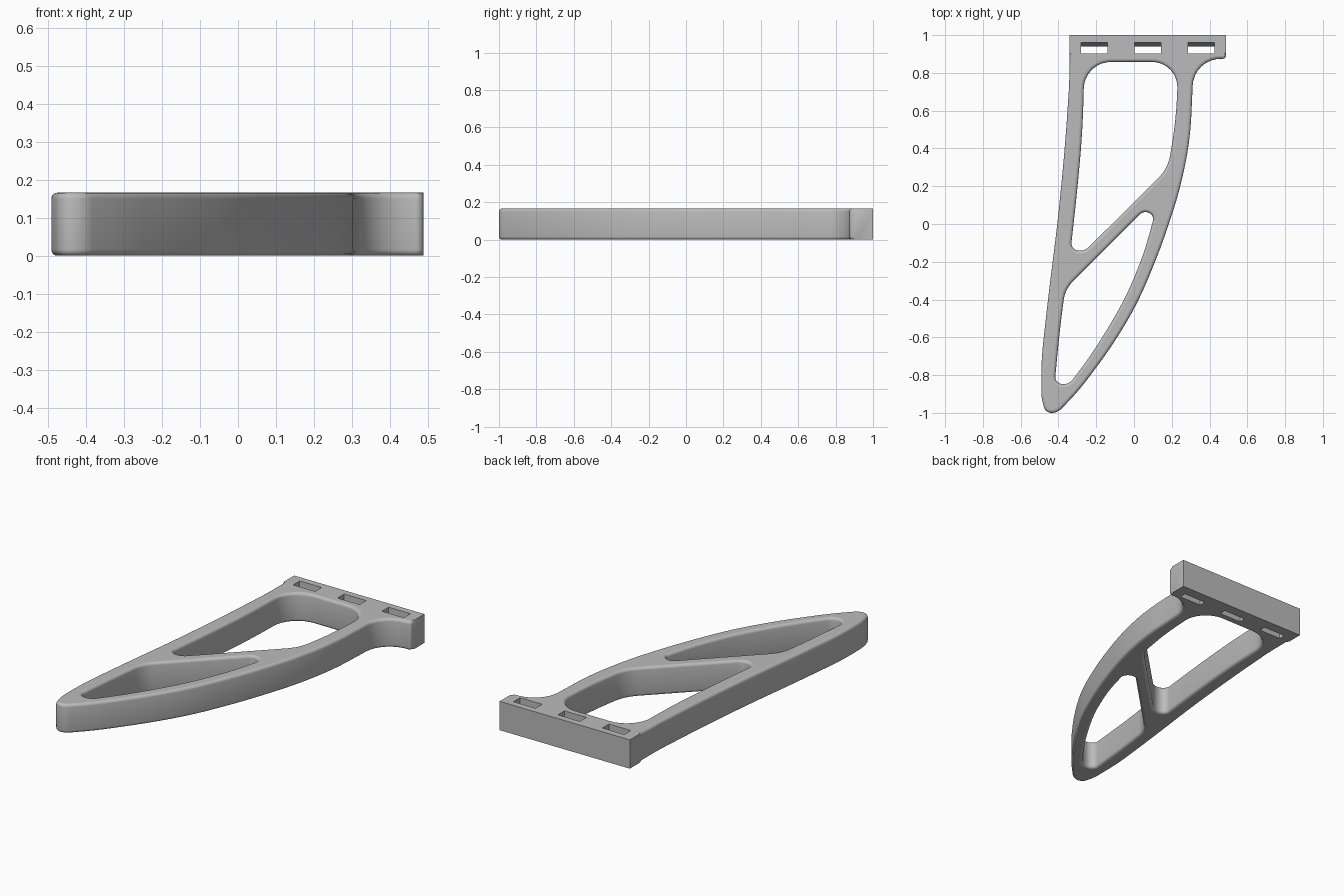
import bpy, bmesh
from math import sin, cos, pi
from mathutils import Vector

if "Cube" in bpy.data.objects:
    bpy.data.objects.remove(bpy.data.objects["Cube"])

H = 0.166       # plate thickness
R = 0.016       # edge rounding
FLANGE = 0.897  # edges stay sharp behind this y
FREE = None     # corner rounded as far as its edges allow

grey = bpy.data.materials.new("light_grey")
grey.use_nodes = True
grey.diffuse_color = (0.5, 0.5, 0.5, 1)
grey.node_tree.nodes["Principled BSDF"].inputs["Base Color"].default_value = (0.5, 0.5, 0.5, 1)


def rounded(corners, steps=8):
    """Closed outline whose corners (x, y, trim) are replaced by arcs."""
    pts = [Vector(c[:2]) for c in corners]
    out = []
    for i, p in enumerate(pts):
        a, b = pts[i - 1] - p, pts[(i + 1) % len(pts)] - p
        trim = corners[i][2]
        if trim is FREE:
            trim = 0.49 * min(a.length, b.length)
        if trim == 0:
            out.append(p)
            continue
        start, end = p + a.normalized() * trim, p + b.normalized() * trim
        w = (end - start).length / (2 * trim)
        for k in range(steps + 1):
            s = k / steps
            f, g, h = (1 - s) ** 2, 2 * s * (1 - s) * w, s * s
            out.append((start * f + p * g + end * h) / (f + g + h))
    return out


def loft(bm, rings):
    """Wall of quads through equal closed rings of points."""
    rows = [[bm.verts.new(p) for p in ring] for ring in rings]
    for low, high in zip(rows, rows[1:]):
        for i in range(len(low)):
            bm.faces.new((low[i - 1], low[i], high[i], high[i - 1]))


def rounded_wall(bm, corners, hole, segments=4):
    """Wall along an outline, with rims rounded towards the material."""
    pts = rounded(corners)
    area = sum(pts[i - 1].cross(p) for i, p in enumerate(pts))
    if (area > 0) == hole:
        pts.reverse()
    inward = []
    for i, p in enumerate(pts):
        t = (p - pts[i - 1]).normalized() + (pts[(i + 1) % len(pts)] - p).normalized()
        t.normalize()
        inward.append(Vector((-t.y, t.x)))
    radii = [R if p.y < FLANGE else 0 for p in pts]
    angles = [pi / 2 * k / segments for k in range(segments + 1)]
    bottom, top = [], []
    for a in angles:
        inset = [p + n * r * (1 - sin(a)) for p, n, r in zip(pts, inward, radii)]
        rise = [r * (1 - cos(a)) for r in radii]
        bottom.append([(q.x, q.y, z) for q, z in zip(inset, rise)])
        top.insert(0, [(q.x, q.y, H - z) for q, z in zip(inset, rise)])
    loft(bm, bottom + top)


# Outlines: curved blade with flange, upper window, lower window
blade = [(-0.342, 1, 0), (-0.342, 0.91, 0), (-0.342, 0.89, 0), (-0.342, 0.75, FREE),
         (-0.366, 0.4, FREE), (-0.405, 0, FREE), (-0.45, -0.35, FREE),
         (-0.491, -0.72, FREE), (-0.491, -0.92, FREE), (-0.468, -1, FREE),
         (-0.405, -1, FREE), (-0.29, -0.88, FREE), (-0.125, -0.66, FREE),
         (0.015, -0.43, FREE), (0.142, -0.13, FREE), (0.245, 0.185, FREE),
         (0.298, 0.45, FREE), (0.317, 0.878, 0.145), (0.488, 0.874, 0.02),
         (0.488, 0.91, 0), (0.488, 1, 0)]
upper = [(-0.262, 0.858, 0.14), (-0.272, 0.5, FREE), (-0.298, 0.2, FREE),
         (-0.335, -0.135, 0.038), (-0.262, -0.145, 0.033), (0.18, 0.295, 0.07),
         (0.222, 0.55, FREE), (0.236, 0.858, 0.14)]
lower = [(-0.365, -0.345, 0.06), (-0.395, -0.58, FREE), (-0.42, -0.845, 0.04),
         (-0.345, -0.85, 0.033), (-0.235, -0.705, FREE), (-0.13, -0.54, FREE),
         (-0.035, -0.37, FREE), (0.055, -0.15, FREE), (0.108, 0.045, 0.03),
         (0.052, 0.072, 0.03)]

bm = bmesh.new()
rounded_wall(bm, blade, hole=False)
rounded_wall(bm, upper, hole=True)
rounded_wall(bm, lower, hole=True)

# Three tie slots, each with a back wall that curves forward at the bottom
back_wall = [(0.94, 0), (0.95, 0.035), (0.957, 0.075), (0.961, 0.12), (0.962, H)]
for x in (-0.28, 0.003, 0.286):
    loft(bm, [[(x, 0.902, z), (x + 0.14, 0.902, z), (x + 0.14, y, z), (x, y, z)]
              for y, z in back_wall])

# Flat bottom and top faces between the walls
bmesh.ops.remove_doubles(bm, verts=bm.verts[:], dist=0.0001)
for level in (0, H):
    rim = [e for e in bm.edges
           if e.is_boundary and all(abs(v.co.z - level) < 0.001 for v in e.verts)]
    bmesh.ops.triangle_fill(bm, edges=rim, use_beauty=True, normal=(0, 0, 1))
bmesh.ops.recalc_face_normals(bm, faces=bm.faces[:])

mesh = bpy.data.meshes.new("bracket")
bm.to_mesh(mesh)
bm.free()
mesh.materials.append(grey)
bracket = bpy.data.objects.new("bracket", mesh)
bpy.context.scene.collection.objects.link(bracket)

# Smooth walls and rims, flat plate faces
bpy.context.view_layer.objects.active = bracket
bracket.select_set(True)
bpy.ops.object.shade_smooth_by_angle(angle=0.6)
for face in mesh.polygons:
    if abs(face.normal.z) > 0.999:
        face.use_smooth = False
